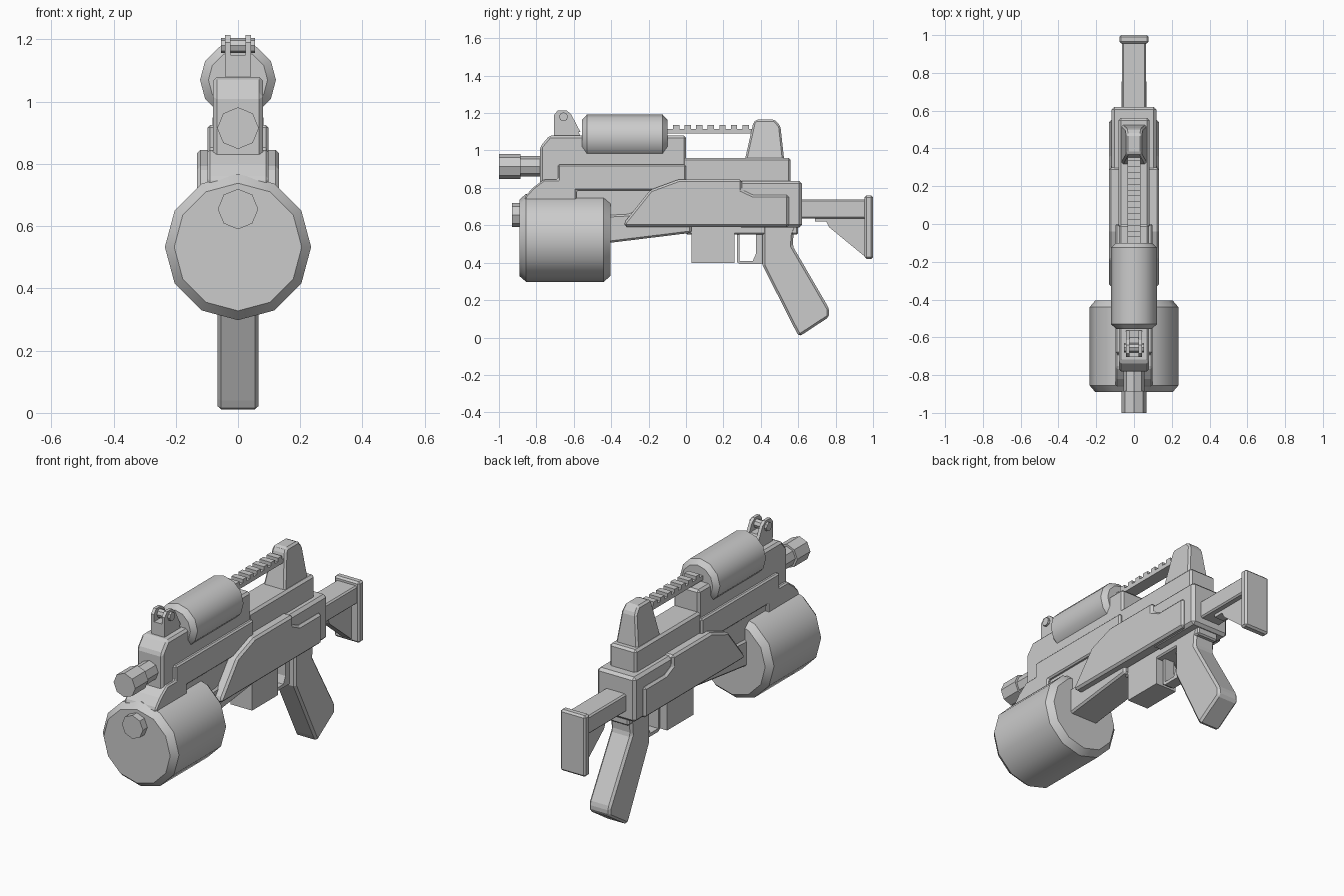
import bpy, bmesh, math

grey = bpy.data.materials.new("grey")
grey.diffuse_color = (0.6, 0.6, 0.6, 1)


def finish(name, bm, bevel=0.0):
    bmesh.ops.recalc_face_normals(bm, faces=bm.faces)
    me = bpy.data.meshes.new(name)
    bm.to_mesh(me)
    bm.free()
    me.materials.append(grey)
    ob = bpy.data.objects.new(name, me)
    bpy.context.collection.objects.link(ob)
    if bevel:
        m = ob.modifiers.new("chamfer", 'BEVEL')
        m.width = bevel
        m.segments = 1
        m.angle_limit = math.radians(30)
    return ob


def slab(name, pts, x0, x1, bevel=0.0):
    """Side profile of (y, z) points extruded from x0 to x1."""
    bm = bmesh.new()
    a = [bm.verts.new((x0, y, z)) for y, z in pts]
    b = [bm.verts.new((x1, y, z)) for y, z in pts]
    bm.faces.new(a)
    bm.faces.new(b[::-1])
    for i in range(len(pts)):
        j = (i + 1) % len(pts)
        bm.faces.new((a[i], b[i], b[j], a[j]))
    return finish(name, bm, bevel)


def box(name, y0, y1, z0, z1, w, bevel=0.0):
    return slab(name, [(y0, z0), (y1, z0), (y1, z1), (y0, z1)], -w, w, bevel)


def lathe(name, prof, sides, z, axis='Y', y=0.0):
    """Capped turned part; prof holds (position along axis, radius)."""
    bm = bmesh.new()
    rings = []
    for p, r in prof:
        ring = []
        for k in range(sides):
            t = 2 * math.pi * k / sides
            u, v = r * math.sin(t), r * math.cos(t)
            ring.append(bm.verts.new((u, p, z + v) if axis == 'Y' else (p, y + u, z + v)))
        rings.append(ring)
    for r0, r1 in zip(rings, rings[1:]):
        for k in range(sides):
            j = (k + 1) % sides
            bm.faces.new((r0[k], r0[j], r1[j], r1[k]))
    bm.faces.new(rings[0])
    bm.faces.new(rings[-1][::-1])
    ob = finish(name, bm)
    bpy.ops.object.select_all(action='DESELECT')
    ob.select_set(True)
    bpy.context.view_layer.objects.active = ob
    bpy.ops.object.shade_smooth_by_angle(angle=math.radians(35))
    return ob


# Drum with hub
lathe("drum", [(-0.89, 0.205), (-0.855, 0.235), (-0.44, 0.235), (-0.405, 0.205)], 12, 0.533)
lathe("drum_hub", [(-0.93, 0.065), (-0.88, 0.065)], 8, 0.655)

# Barrel
lathe("barrel", [(-0.76, 0.055), (-0.885, 0.055), (-0.885, 0.067), (-1.0, 0.067)], 8, 0.915)

# Receiver layers, narrow on top and wider below
slab("upper_receiver", [(-0.78, 0.80), (-0.78, 1.02), (-0.73, 1.08), (0.0, 1.08),
                        (0.0, 0.80)], -0.08, 0.08, 0.012)
slab("mid_receiver", [(-0.86, 0.73), (-0.86, 0.755), (-0.82, 0.80), (-0.76, 0.845),
                      (-0.685, 0.845), (-0.685, 0.925), (0.0, 0.925), (0.0, 0.785),
                      (-0.585, 0.785), (-0.585, 0.73)], -0.098, 0.098, 0.008)
box("rear_deck", -0.02, 0.56, 0.78, 0.96, 0.082, 0.012)
box("core", -0.60, 0.58, 0.60, 0.80, 0.08)

# Lower handguard tapering towards the drum
slab("handguard", [(-0.50, 0.495), (0.03, 0.56), (0.03, 0.70), (-0.25, 0.70),
                   (-0.30, 0.66), (-0.50, 0.65)], -0.09, 0.09, 0.01)
box("underside_rail", 0.0, 0.60, 0.55, 0.62, 0.065, 0.008)

# Side panels and rear block
panel = [(-0.33, 0.592), (-0.33, 0.615), (-0.19, 0.79), (-0.04, 0.845), (0.30, 0.845),
         (0.30, 0.79), (0.36, 0.762), (0.55, 0.762), (0.55, 0.592)]
for name, s in (("right_panel", 1), ("left_panel", -1)):
    slab(name, panel, s * 0.06, s * 0.132, 0.012)
box("rear_block", 0.28, 0.62, 0.588, 0.838, 0.118, 0.015)

# Scope
lathe("scope", [(-0.555, 0.095), (-0.53, 0.122), (-0.125, 0.122), (-0.10, 0.095)], 12, 1.07)

# Front sight
slab("front_sight_base", [(-0.705, 1.06), (-0.705, 1.15), (-0.60, 1.15), (-0.555, 1.06)],
     -0.04, 0.04)
ear = [(-0.705, 1.10), (-0.705, 1.19), (-0.685, 1.215), (-0.64, 1.215),
       (-0.615, 1.195), (-0.565, 1.10)]
for name, s in (("right_sight_ear", 1), ("left_sight_ear", -1)):
    slab(name, ear, s * 0.024, s * 0.042)
lathe("sight_pin", [(-0.054, 0.024), (0.054, 0.024)], 8, 1.18, 'X', -0.655)

# Toothed rail
box("rail", -0.13, 0.38, 1.092, 1.115, 0.035)
for i in range(7):
    y = -0.07 + i * 0.062
    box("rail_tooth", y, y + 0.034, 1.11, 1.135, 0.035)

# Rear sight tower, narrowing upwards
tower = slab("rear_sight_tower", [(0.315, 0.95), (0.36, 1.15), (0.375, 1.165), (0.475, 1.165),
                                  (0.505, 1.13), (0.525, 0.95)], -0.068, 0.068, 0.01)
for v in tower.data.vertices:
    v.co.x *= 1 - 0.4 * (v.co.z - 0.95) / 0.215

# Magazine, trigger guard and grip
box("magazine", 0.03, 0.26, 0.398, 0.60, 0.066)
box("guard_front", 0.272, 0.287, 0.40, 0.57, 0.03)
slab("guard_bottom", [(0.272, 0.41), (0.285, 0.392), (0.42, 0.392), (0.42, 0.41)], -0.03, 0.03)
slab("guard_rear", [(0.355, 0.405), (0.43, 0.405), (0.43, 0.57), (0.375, 0.57), (0.375, 0.45)],
     -0.03, 0.03)
slab("grip", [(0.41, 0.60), (0.41, 0.385), (0.585, 0.04), (0.605, 0.005), (0.765, 0.11),
              (0.765, 0.155), (0.57, 0.49), (0.575, 0.55), (0.595, 0.60)], -0.066, 0.066, 0.012)

# Stock
box("stock_tube", 0.60, 0.97, 0.637, 0.738, 0.064, 0.008)
slab("stock_gusset", [(0.69, 0.645), (0.69, 0.62), (0.75, 0.62), (0.765, 0.59),
                      (0.96, 0.43), (0.96, 0.645)], -0.03, 0.03)
box("butt_plate", 0.955, 1.0, 0.42, 0.76, 0.078, 0.01)
